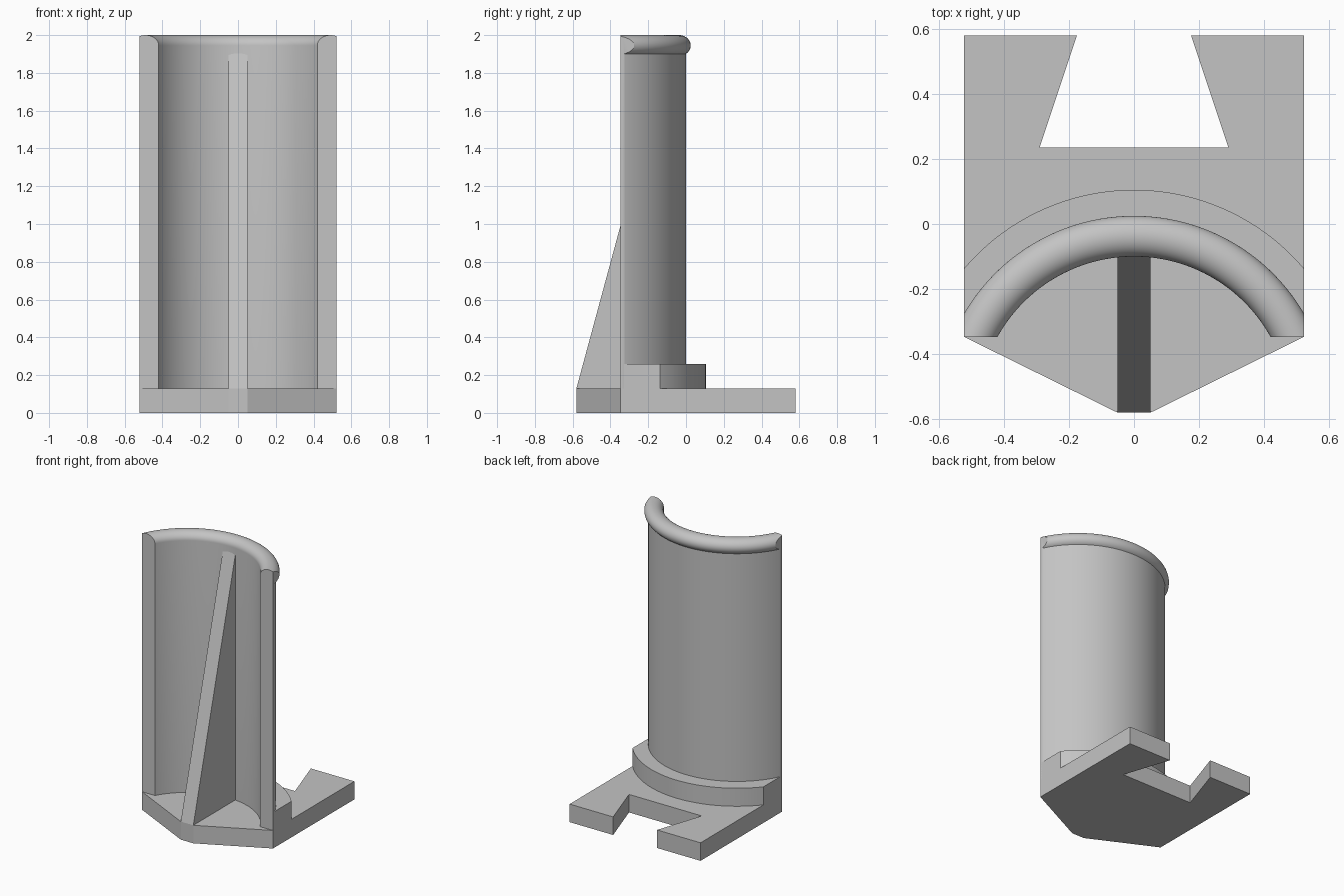
import bpy, bmesh, math
from mathutils import Vector

cube = bpy.data.objects.get("Cube")
if cube:
    bpy.data.objects.remove(cube)

HALF = 0.522      # half width of the whole part
FRONT = -0.347    # plane that cuts the curved wall
AXIS_Y = -0.58    # centre line of the curved wall
BASE_TOP = 0.13

grey = bpy.data.materials.new("plain_grey")
grey.use_nodes = True
colour = (0.55, 0.55, 0.55, 1)
grey.diffuse_color = colour
grey.node_tree.nodes["Principled BSDF"].inputs["Base Color"].default_value = colour


def finish(bm, name, smooth=False):
    bmesh.ops.recalc_face_normals(bm, faces=bm.faces[:])
    mesh = bpy.data.meshes.new(name)
    bm.to_mesh(mesh)
    bm.free()
    mesh.materials.append(grey)
    obj = bpy.data.objects.new(name, mesh)
    bpy.context.collection.objects.link(obj)
    if smooth:
        bpy.ops.object.select_all(action='DESELECT')
        obj.select_set(True)
        bpy.context.view_layer.objects.active = obj
        bpy.ops.object.shade_smooth_by_angle(angle=math.radians(30))
    return obj


def prism(name, points, offset):
    """Extrude a flat outline along an offset."""
    bm = bmesh.new()
    face = bm.faces.new([bm.verts.new(p) for p in points])
    out = bmesh.ops.extrude_face_region(bm, geom=[face], use_keep_orig=True)
    verts = [g for g in out["geom"] if isinstance(g, bmesh.types.BMVert)]
    bmesh.ops.translate(bm, verts=verts, vec=offset)
    return finish(bm, name)


def half_turned(name, profile, steps=96):
    """Revolve a closed (radius, z) profile half a turn, then trim it flat."""
    bm = bmesh.new()
    rings = []
    for i in range(steps + 1):
        a = math.pi * i / steps
        rings.append([bm.verts.new((r * math.cos(a), AXIS_Y + r * math.sin(a), z))
                      for r, z in profile])
    n = len(profile)
    for ra, rb in zip(rings, rings[1:]):
        for j in range(n):
            k = (j + 1) % n
            bm.faces.new((ra[j], ra[k], rb[k], rb[j]))
    for co, normal in (((0, FRONT, 0), (0, -1, 0)),
                       ((HALF, 0, 0), (1, 0, 0)),
                       ((-HALF, 0, 0), (-1, 0, 0))):
        cut = bmesh.ops.bisect_plane(
            bm, geom=bm.verts[:] + bm.edges[:] + bm.faces[:], dist=1e-6,
            plane_co=co, plane_no=normal, clear_outer=True)
        edges = [g for g in cut["geom_cut"]
                 if isinstance(g, bmesh.types.BMEdge) and g.is_boundary]
        bmesh.ops.edgeloop_fill(bm, edges=edges)
    return finish(bm, name, smooth=True)


# Base plate with a pointed front and a dovetail slot at the back
right_side = [(0.05, -0.58), (HALF, FRONT), (HALF, 0.58), (0.175, 0.58), (0.29, 0.235)]
outline = right_side + [(-x, y) for x, y in reversed(right_side)]
prism("base_plate", [(x, y, 0) for x, y in outline], Vector((0, 0, BASE_TOP)))

# Curved wall ending in a rounded rim that bulges outward
R_IN, R_OUT = 0.48, 0.58
rim_r, rim_z, rim_w, rim_h = 0.5425, 1.945, 0.0625, 0.055
start = -math.acos((R_OUT - rim_r) / rim_w)
rim = [(rim_r + rim_w * math.cos(a), rim_z + rim_h * math.sin(a))
       for a in (start + (math.pi - start) * i / 28 for i in range(29))]
half_turned("curved_wall_with_rim", [(R_IN, BASE_TOP), (R_OUT, BASE_TOP)] + rim)

# Raised step around the foot of the wall
half_turned("foot_step", [(0.56, BASE_TOP), (0.685, BASE_TOP), (0.685, 0.26), (0.56, 0.26)])

# Triangular stiffening rib
rib = [(-0.58, BASE_TOP), (-0.0875, 1.95), (-0.07, 1.95), (-0.07, 0.06), (-0.5, 0.06)]
prism("support_rib", [(-0.05, y, z) for y, z in rib], Vector((0.1, 0, 0)))
